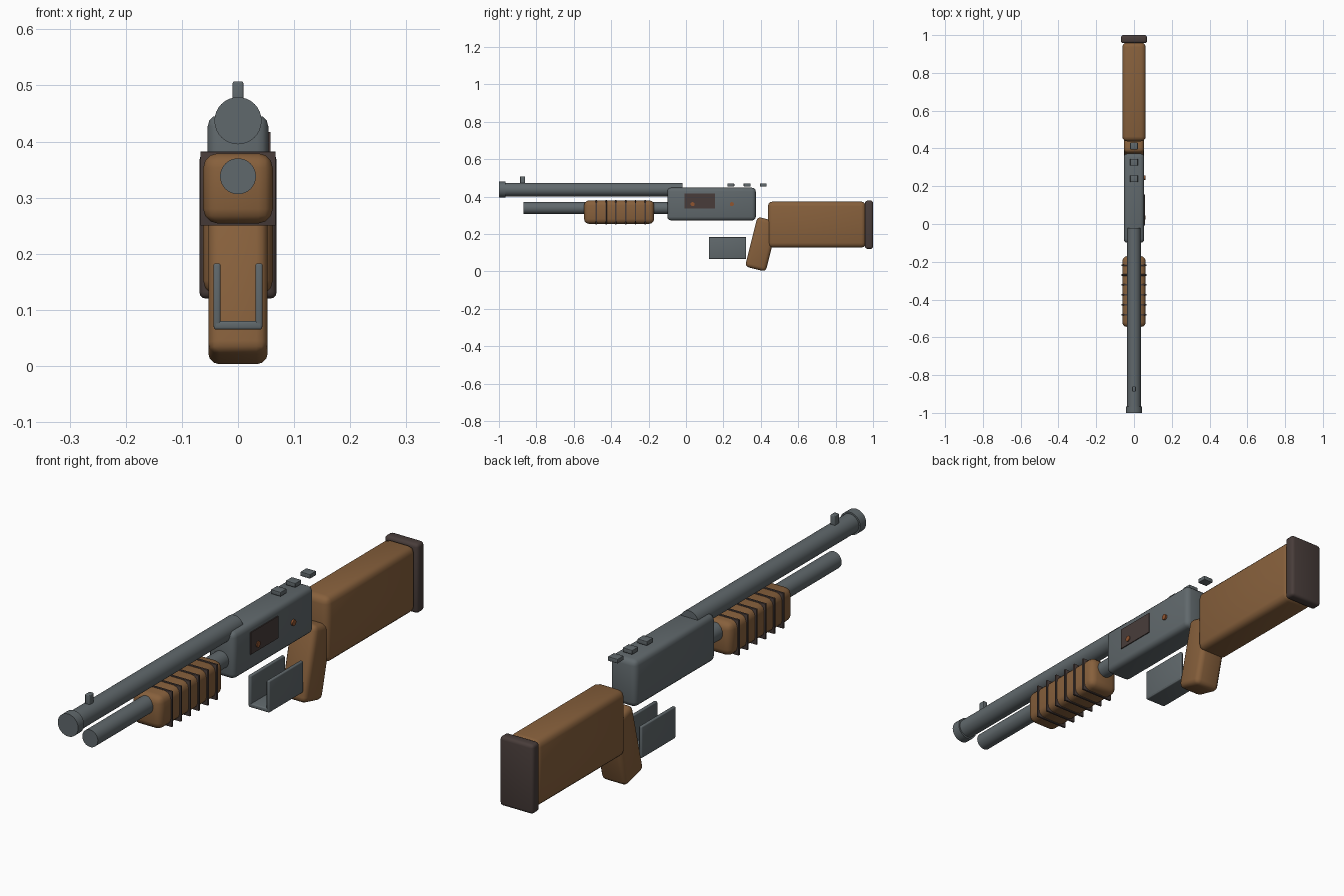
import bpy
from math import radians

cube = bpy.data.objects.get("Cube")
if cube:
    bpy.data.objects.remove(cube, do_unlink=True)


def material(name, rgb):
    mat = bpy.data.materials.new(name)
    mat.use_nodes = True
    mat.diffuse_color = (*rgb, 1)
    mat.node_tree.nodes["Principled BSDF"].inputs["Base Color"].default_value = (*rgb, 1)
    return mat


STEEL = material("blued steel", (0.118, 0.140, 0.150))
WOOD = material("walnut wood", (0.242, 0.117, 0.045))
DARK = material("dark rubber", (0.065, 0.046, 0.042))
COPPER = material("copper pin", (0.28, 0.09, 0.03))


def finish(obj, name, mat, bevel, segments=3):
    obj.name = name
    obj.data.materials.append(mat)
    if bevel:
        mod = obj.modifiers.new("rounding", 'BEVEL')
        mod.width = bevel
        mod.segments = segments
        mod.limit_method = 'ANGLE'
        bpy.ops.object.modifier_apply(modifier=mod.name)
    bpy.ops.object.shade_smooth_by_angle(angle=radians(35))
    return obj


def box(name, mat, x, y, z, bevel=0.0, tilt=0.0):
    """Rounded box spanning the (min, max) pairs x, y and z."""
    spans = (x, y, z)
    bpy.ops.mesh.primitive_cube_add(size=1, location=[(a + b) / 2 for a, b in spans])
    obj = bpy.context.object
    obj.scale = [b - a for a, b in spans]
    bpy.ops.object.transform_apply(location=False, rotation=False, scale=True)
    obj.rotation_euler.x = radians(tilt)
    return finish(obj, name, mat, bevel)


def rod(name, mat, radius, length, centre, axis='Y', sides=32):
    rot = (radians(90), 0, 0) if axis == 'Y' else (0, radians(90), 0)
    bpy.ops.mesh.primitive_cylinder_add(vertices=sides, radius=radius, depth=length,
                                        location=centre, rotation=rot)
    return finish(bpy.context.object, name, mat, 0)


def sym(half):
    return (-half, half)


# Barrel, muzzle ring and front sight
rod("barrel", STEEL, 0.036, 0.97, (0, -0.505, 0.437))
rod("muzzle_ring", STEEL, 0.042, 0.035, (0, -0.9825, 0.437))
box("front_sight", STEEL, sym(0.0095), (-0.887, -0.86), (0.46, 0.507), 0.003)

# Magazine tube and ribbed pump grip
rod("magazine_tube", STEEL, 0.032, 0.80, (0, -0.47, 0.338))
box("pump_grip", WOOD, sym(0.062), (-0.545, -0.17), (0.254, 0.379), 0.026)
for i in range(6):
    y = -0.48 + i * 0.0525
    box(f"pump_rib_{i + 1}", DARK, sym(0.067), (y - 0.004, y + 0.004), (0.25, 0.382), 0.001)

# Receiver with ejection port and pins on its left side
box("receiver", STEEL, sym(0.054), (-0.10, 0.373), (0.272, 0.447), 0.02)
box("ejection_port", DARK, (0.049, 0.0575), (-0.007, 0.155), (0.335, 0.417))
for i, y in enumerate((0.035, 0.245)):
    rod(f"receiver_pin_{i + 1}", COPPER, 0.011, 0.012, (0.055, y, 0.359), 'X', 16)

# Rear sight blocks
for i in range(3):
    y = 0.24 + i * 0.0865
    box(f"rear_sight_{i + 1}", STEEL, sym(0.02), (y - 0.018, y + 0.018), (0.454, 0.47), 0.002)

# Open trigger guard
box("guard_floor", STEEL, sym(0.043), (0.122, 0.322), (0.065, 0.08), 0.004)
for side, s in (("left", 1), ("right", -1)):
    box(f"guard_{side}_wall", STEEL, sorted((s * 0.031, s * 0.044)), (0.122, 0.322),
        (0.068, 0.183), 0.004)

# Pistol grip, butt stock and butt pad
box("pistol_grip", WOOD, sym(0.053), (0.347, 0.461), (0.008, 0.282), 0.02, -14)
box("butt_stock", WOOD, sym(0.062), (0.438, 0.962), (0.127, 0.373), 0.025)
box("butt_pad", DARK, sym(0.069), (0.957, 1.0), (0.12, 0.378), 0.012)
